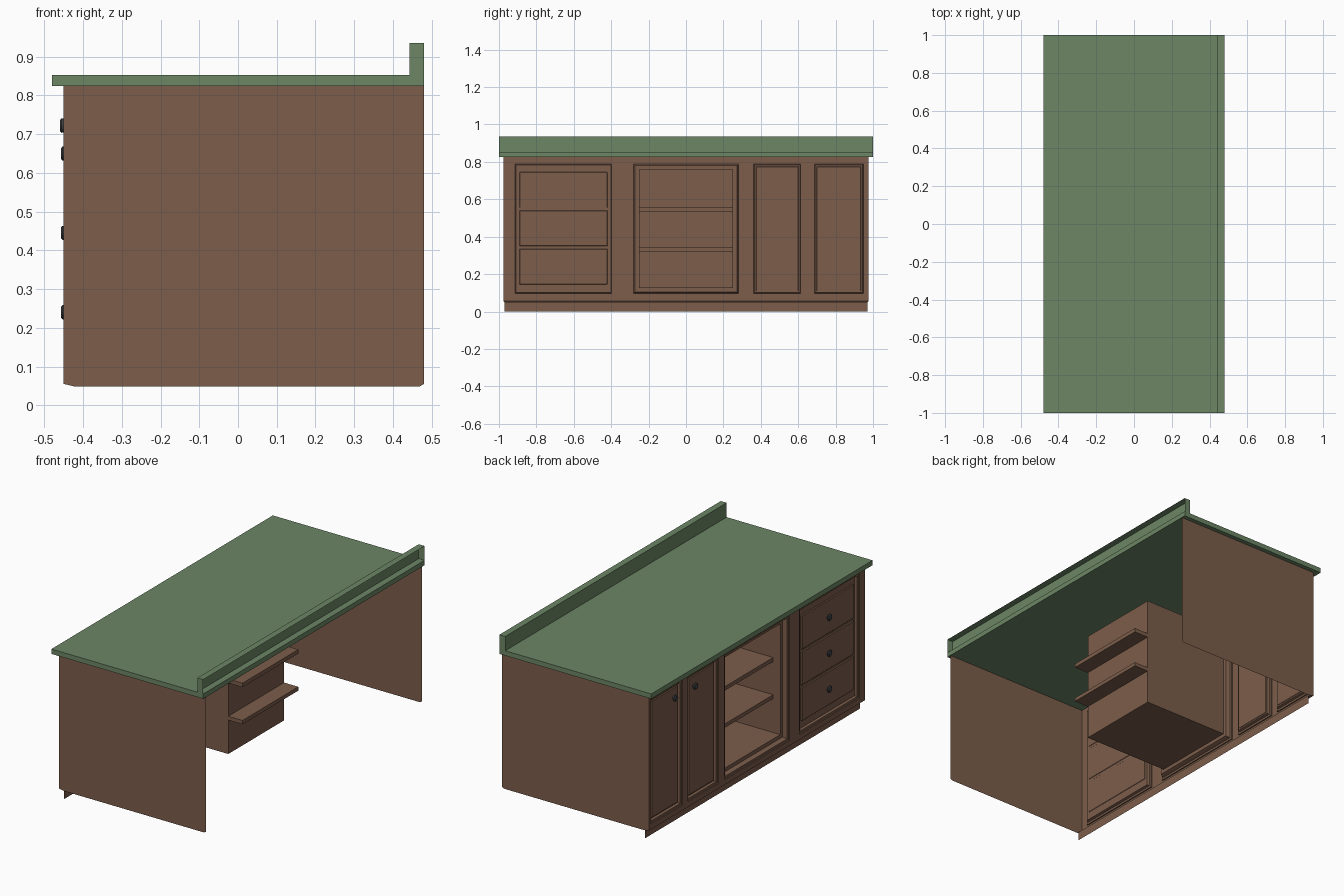
import bpy, bmesh, math
from mathutils import Vector

if "Cube" in bpy.data.objects:
    bpy.data.objects.remove(bpy.data.objects["Cube"])


def material(name, rgb):
    m = bpy.data.materials.new(name)
    m.diffuse_color = (*rgb, 1)
    m.use_nodes = True
    m.node_tree.nodes["Principled BSDF"].inputs["Base Color"].default_value = m.diffuse_color
    return m


WOOD = material("brown_wood", (0.20, 0.11, 0.07))
GREEN = material("green_top", (0.15, 0.24, 0.13))
METAL = material("dark_metal", (0.05, 0.055, 0.06))


def finish(name, bm, mat):
    me = bpy.data.meshes.new(name)
    bm.to_mesh(me)
    bm.free()
    me.materials.append(mat)
    ob = bpy.data.objects.new(name, me)
    bpy.context.collection.objects.link(ob)
    return ob


def face(bm, pts):
    return bm.faces.new([bm.verts.new(p) for p in pts])


def box(name, x, y, z, mat, bevel=0):
    bm = bmesh.new()
    bmesh.ops.create_cube(bm, size=1)
    for v in bm.verts:
        v.co = Vector([(a + b) / 2 + c * (b - a) for c, (a, b) in zip(v.co, (x, y, z))])
    if bevel:
        bmesh.ops.bevel(bm, geom=bm.edges[:], offset=bevel, segments=1, affect='EDGES')
    return finish(name, bm, mat)


def sheet(name, pts, normal, mat):
    bm = bmesh.new()
    f = face(bm, pts)
    f.normal_update()
    if f.normal.dot(Vector(normal)) < 0:
        f.normal_flip()
    return finish(name, bm, mat)


def rect(x, r, inset):
    y0, y1, z0, z1 = r
    i = inset
    return [(x, y0 + i, z0 + i), (x, y1 - i, z0 + i), (x, y1 - i, z1 - i), (x, y0 + i, z1 - i)]


# Worktop slab
box("worktop", (-0.48, 0.48), (-1, 1), (0.825, 0.853), GREEN)

# Upstand along the rear edge, hollow with an open back
bm = bmesh.new()
face(bm, [(0.443, -1, 0.853), (0.443, -1, 0.935), (0.443, 1, 0.935), (0.443, 1, 0.853)])
face(bm, [(0.443, -1, 0.935), (0.48, -1, 0.935), (0.48, 1, 0.935), (0.443, 1, 0.935)])
for s in (-1, 1):
    e = face(bm, [(0.443, s, 0.853), (0.48, s, 0.853), (0.48, s, 0.935), (0.443, s, 0.935)])
    if s > 0:
        e.normal_flip()
bmesh.ops.remove_doubles(bm, verts=bm.verts[:], dist=1e-4)
finish("upstand", bm, GREEN)

# Thin side panels
side = [(-0.45, 0.055), (-0.42, 0.048), (0.468, 0.048), (0.48, 0.055), (0.48, 0.825), (-0.45, 0.825)]
for s, label in ((-1, "front"), (1, "rear")):
    sheet(f"side_panel_{label}", [(x, s * 0.975, z) for x, z in side], (0, s, 0), WOOD)

# Face frame with stepped recesses; the middle one becomes the open compartment
Z0, Z1 = 0.085, 0.80
openings = [(-0.925, -0.385), (-0.293, 0.293), (0.35, 0.625), (0.675, 0.96)]
ys = [-0.975] + [v for o in openings for v in o] + [0.975]
bm = bmesh.new()
for a, b in zip(ys, ys[1:]):
    for c, d in ((0.055, Z0), (Z0, Z1), (Z1, 0.825)):
        if not ((a, b) in openings and c == Z0):
            face(bm, rect(-0.45, (a, b, c, d), 0))
recess = [(-0.45, 0), (-0.443, 0), (-0.443, 0.012), (-0.43, 0.016)]
for k, o in enumerate(openings):
    steps = list(recess)
    if k == 1:
        steps += [(-0.42, 0.02), (-0.42, 0.041), (0.115, 0.041)]
    loops = [rect(x, (*o, Z0, Z1), i) for x, i in steps]
    for p, q in zip(loops, loops[1:]):
        for j in range(4):
            n = (j + 1) % 4
            face(bm, [p[j], p[n], q[n], q[j]])
    face(bm, loops[-1])
# Sloped lip under the frame
face(bm, [(-0.45, -0.975, 0.055), (-0.45, 0.975, 0.055), (-0.42, 0.97, 0.048), (-0.42, -0.97, 0.048)])
bmesh.ops.remove_doubles(bm, verts=bm.verts[:], dist=1e-4)
bmesh.ops.recalc_face_normals(bm, faces=bm.faces[:])
bm.faces.ensure_lookup_table()
if bm.faces[0].normal.x > 0:
    bmesh.ops.reverse_faces(bm, faces=bm.faces[:])
finish("cabinet_face", bm, WOOD)

# Plinth strip
sheet("plinth", rect(-0.42, (-0.97, 0.97, 0, 0.05), 0), (-1, 0, 0), WOOD)

# Shelves, running out through the compartment back
for i, (a, b) in enumerate(((0.32, 0.342), (0.532, 0.555))):
    box(f"shelf_{i + 1}", (-0.375, 0.205), (-0.252, 0.252), (a, b), WOOD)


# Round knob turned about the x axis
def knob(name, tip, y, z):
    profile = [(0.026, 0.008), (0.013, 0.009), (0.010, 0.018), (0.004, 0.0185), (0.0, 0.014)]
    n = 16
    bm = bmesh.new()
    rings = [[bm.verts.new((tip + dx, y + r * math.cos(math.tau * j / n), z + r * math.sin(math.tau * j / n)))
              for j in range(n)] for dx, r in profile]
    for p, q in zip(rings, rings[1:]):
        for j in range(n):
            bm.faces.new([p[j], p[(j + 1) % n], q[(j + 1) % n], q[j]])
    bm.faces.new(rings[0])
    bm.faces.new(rings[-1])
    bmesh.ops.recalc_face_normals(bm, faces=bm.faces[:])
    finish(name, bm, METAL)


# Drawer fronts and their knobs
for i, z in enumerate((0.24, 0.445, 0.65)):
    box(f"drawer_{i + 1}", (-0.44, -0.428), (-0.892, -0.418), (z - 0.097, z + 0.097), WOOD, 0.004)
    knob(f"drawer_knob_{i + 1}", -0.457, -0.655, z)

# Door panels and their knobs
for i, (a, b, k) in enumerate(((0.35, 0.625, 0.56), (0.675, 0.96, 0.74))):
    box(f"door_{i + 1}", (-0.438, -0.428), (a + 0.022, b - 0.022), (Z0 + 0.022, Z1 - 0.022), WOOD, 0.004)
    knob(f"door_knob_{i + 1}", -0.46, k, 0.722)
